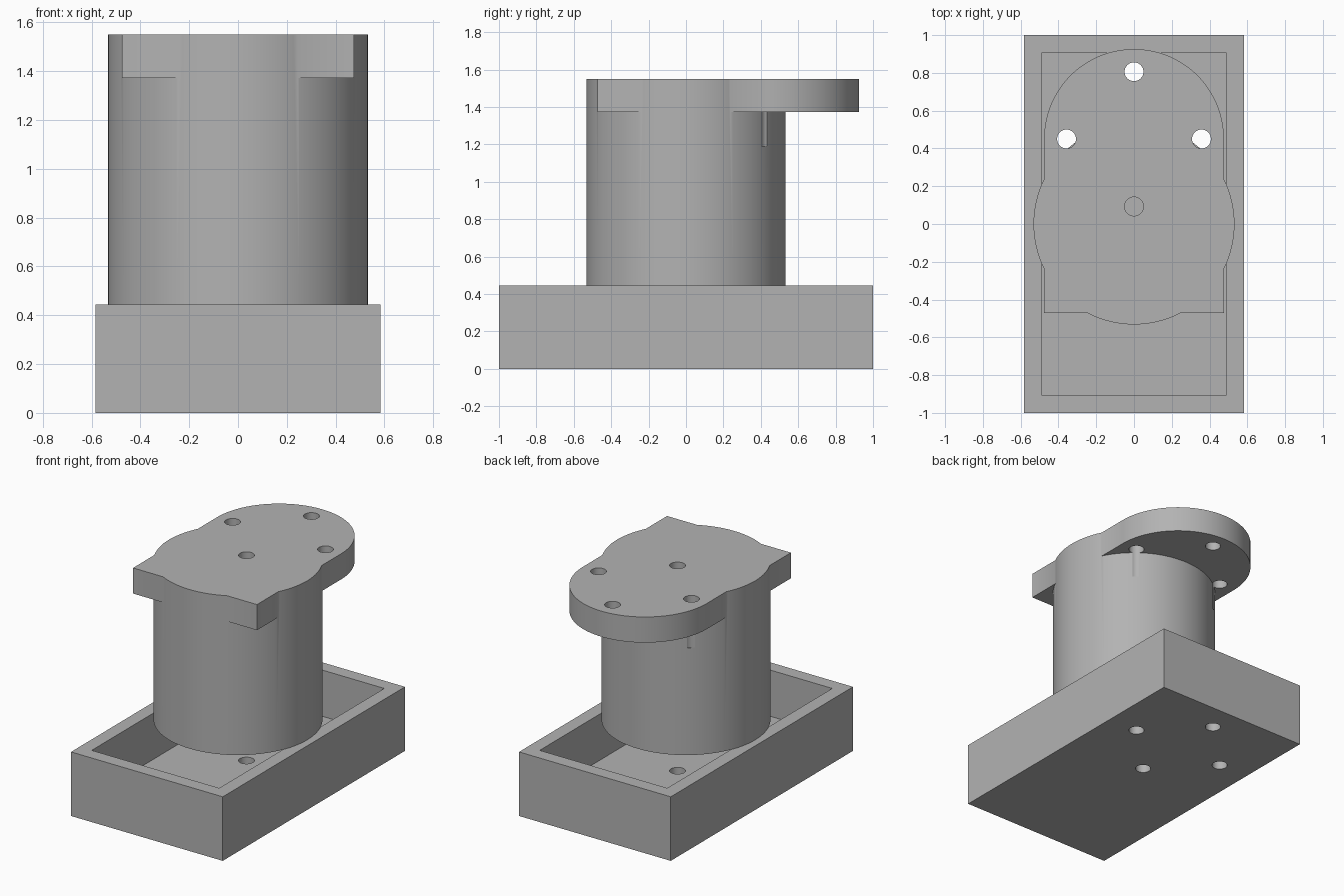
import bpy
import bmesh
from math import cos, sin, pi, radians

cube = bpy.data.objects.get("Cube")
if cube:
    bpy.data.objects.remove(cube, do_unlink=True)

# One plain grey for everything
GREY = (0.45, 0.45, 0.45, 1.0)
grey = bpy.data.materials.new("plain grey")
grey.use_nodes = True
grey.diffuse_color = GREY
grey.node_tree.nodes["Principled BSDF"].inputs["Base Color"].default_value = GREY

BASE_TOP, FLOOR = 0.445, 0.124
PLATE_LOW, TOP, HOLE_END = 1.372, 1.55, 1.19
BODY_R, PLATE_R, PLATE_Y = 0.532, 0.476, 0.45
HOLE_R = 0.05
HOLES = [(0, 0.806), (-0.357, 0.45), (0.357, 0.45), (0, 0.093)]


def prism(name, outline, low, high):
    """Extrude a closed outline from low to high."""
    bm = bmesh.new()
    face = bm.faces.new([bm.verts.new((x, y, low)) for x, y in outline])
    out = bmesh.ops.extrude_face_region(bm, geom=[face])
    moved = [v for v in out["geom"] if isinstance(v, bmesh.types.BMVert)]
    bmesh.ops.translate(bm, verts=moved, vec=(0, 0, high - low))
    bmesh.ops.recalc_face_normals(bm, faces=bm.faces)
    mesh = bpy.data.meshes.new(name)
    bm.to_mesh(mesh)
    bm.free()
    mesh.materials.append(grey)
    obj = bpy.data.objects.new(name, mesh)
    bpy.context.collection.objects.link(obj)
    return obj


def arc(x, y, r, start, end, steps):
    return [(x + r * cos(start + (end - start) * i / steps),
             y + r * sin(start + (end - start) * i / steps)) for i in range(steps + 1)]


def circle(x, y, r, steps):
    return arc(x, y, r, 0, 2 * pi, steps)[:-1]


def rectangle(x, y):
    return [(-x, -y), (x, -y), (x, y), (-x, y)]


def combine(target, tool, operation):
    """Apply a boolean and discard the tool."""
    mod = target.modifiers.new("combine", "BOOLEAN")
    mod.operation, mod.solver, mod.object = operation, "EXACT", tool
    select(target)
    bpy.ops.object.modifier_apply(modifier=mod.name)
    bpy.data.objects.remove(tool, do_unlink=True)


def select(obj):
    bpy.ops.object.select_all(action="DESELECT")
    obj.select_set(True)
    bpy.context.view_layer.objects.active = obj


def drill(target, low, high):
    for x, y in HOLES:
        combine(target, prism("drill", circle(x, y, HOLE_R, 32), low, high), "DIFFERENCE")


# Open tray with four holes through its floor
base = prism("base_tray", rectangle(0.583, 1.0), 0, BASE_TOP)
combine(base, prism("cavity", rectangle(0.49, 0.906), FLOOR, BASE_TOP + 0.1), "DIFFERENCE")
drill(base, -0.1, FLOOR + 0.1)

# Round body resting on the tray rim, merged with the top plate
body = prism("body_and_top_plate", circle(0, 0, BODY_R, 128), BASE_TOP, TOP)
plate_outline = [(-PLATE_R, -0.472), (PLATE_R, -0.472)]
plate_outline += arc(0, PLATE_Y, PLATE_R, 0, pi, 64)
combine(body, prism("plate", plate_outline, PLATE_LOW, TOP), "UNION")

# Blind holes from the top; the side pair also groove the body
drill(body, HOLE_END, TOP + 0.1)

for obj in (base, body):
    select(obj)
    bpy.ops.object.shade_smooth_by_angle(angle=radians(30))
